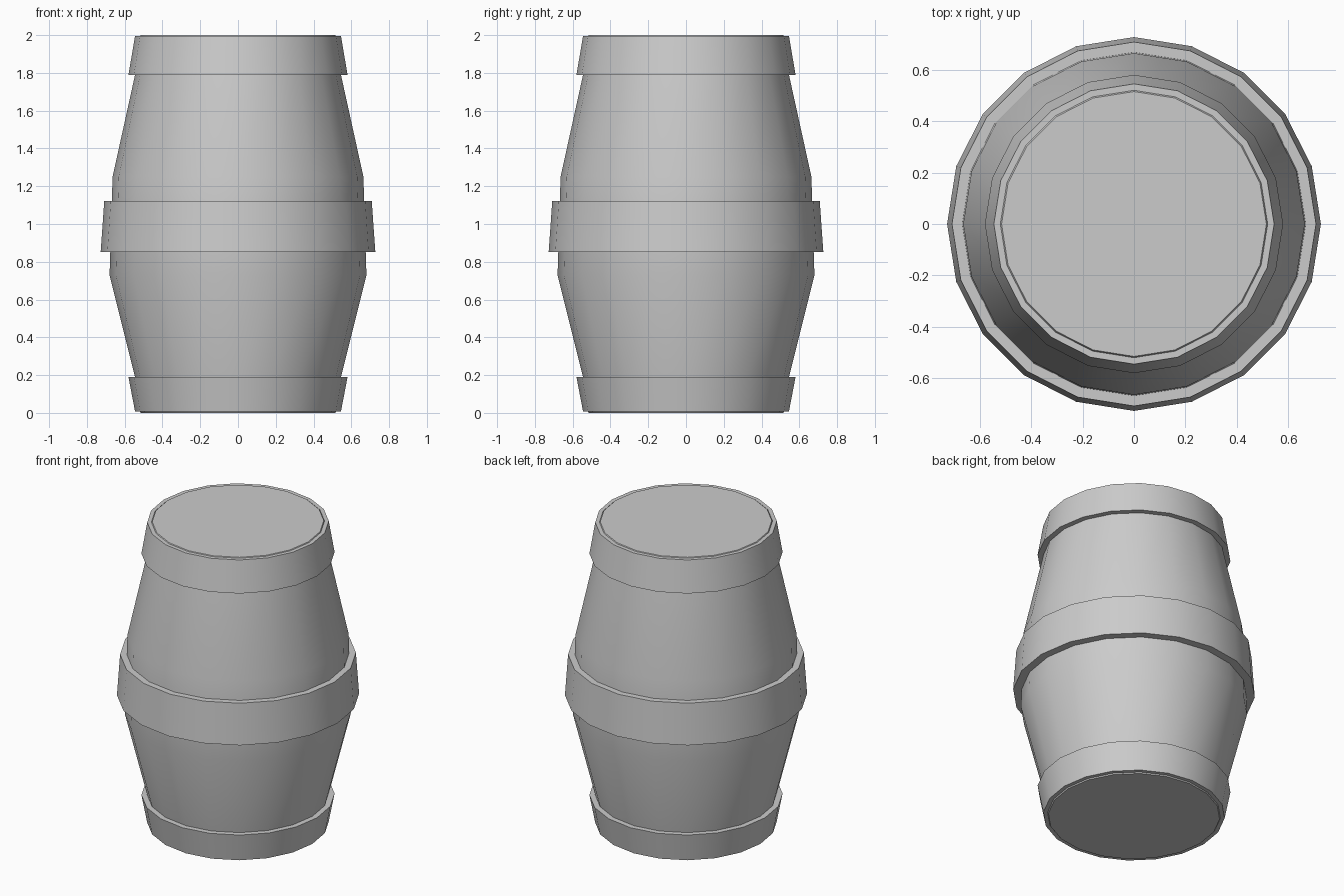
import bpy, bmesh, math

if "Cube" in bpy.data.objects:
    bpy.data.objects.remove(bpy.data.objects["Cube"])

SIDES = 20


def lathe(name, profile, closed):
    """Spin an (r, z) profile round z; closed = ring section, else capped ends."""
    bm = bmesh.new()
    rings = []
    for r, z in profile:
        rings.append([bm.verts.new((r * math.cos(2 * math.pi * i / SIDES),
                                    r * math.sin(2 * math.pi * i / SIDES), z))
                      for i in range(SIDES)])
    pairs = list(zip(rings, rings[1:]))
    if closed:
        pairs.append((rings[-1], rings[0]))
    else:
        bm.faces.new(rings[0])
        bm.faces.new(rings[-1])
    for a, b in pairs:
        for i in range(SIDES):
            j = (i + 1) % SIDES
            bm.faces.new((a[i], a[j], b[j], b[i]))
    bmesh.ops.recalc_face_normals(bm, faces=bm.faces)
    mesh = bpy.data.meshes.new(name)
    bm.to_mesh(mesh)
    bm.free()
    obj = bpy.data.objects.new(name, mesh)
    bpy.context.collection.objects.link(obj)
    bpy.context.view_layer.objects.active = obj
    obj.select_set(True)
    bpy.ops.object.shade_smooth_by_angle(angle=math.radians(30))
    obj.select_set(False)
    return obj


# Bulging wooden body with capped ends
lathe("barrel_body", [(0.515, 0), (0.522, 0.01), (0.545, 0.19), (0.68, 0.73),
                      (0.664, 1.25), (0.545, 1.79), (0.522, 1.99), (0.515, 2)], False)


# Hoops: flared rings with flat rims, set against the body
def hoop(name, z0, r0, in0, z1, r1, in1):
    lathe(name, [(in0, z0), (r0, z0), (r1, z1), (in1, z1)], True)


hoop("bottom_hoop", 0.007, 0.545, 0.52, 0.19, 0.58, 0.543)
hoop("middle_hoop", 0.853, 0.727, 0.675, 1.123, 0.708, 0.667)
hoop("top_hoop", 1.79, 0.58, 0.543, 1.996, 0.545, 0.52)
